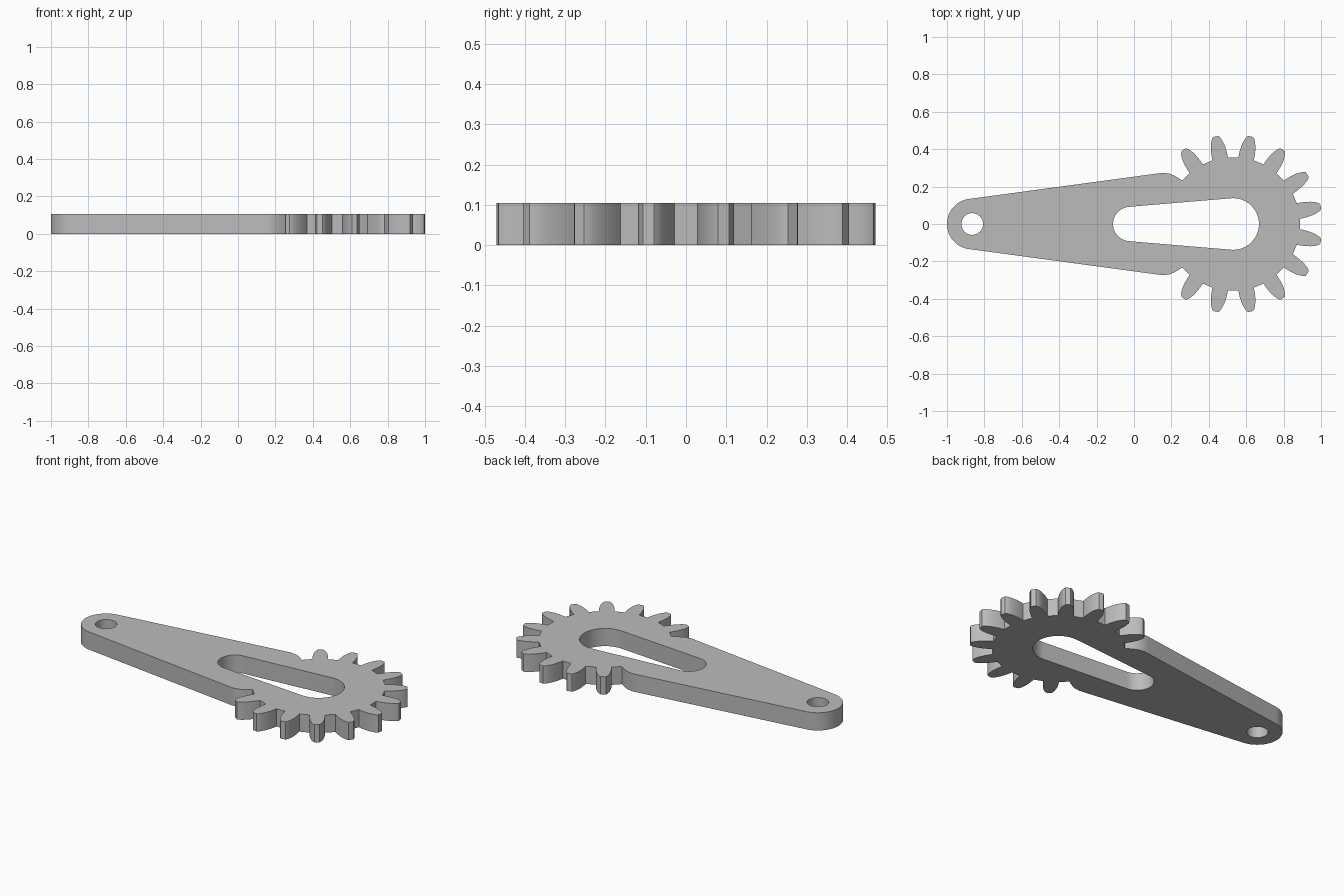
import bpy, bmesh
from math import radians, cos, sin, pi, asin
from mathutils import Vector

cube = bpy.data.objects.get("Cube")
if cube:
    bpy.data.objects.remove(cube)

THICK = 0.105
GEAR_X, PIVOT_X = 0.53, -0.865
PITCH = 22.5
# Half tooth: (distance from gear centre, half width)
FLANK = [(0.355, 0.042), (0.38, 0.042), (0.405, 0.040), (0.43, 0.036),
         (0.45, 0.030), (0.468, 0.022), (0.477, 0.014)]


def arc(cx, r, start, end, n):
    return [Vector((cx + r * cos(start + (end - start) * i / n),
                    r * sin(start + (end - start) * i / n))) for i in range(n + 1)]


def flank(angle, side, count=len(FLANK)):
    d = Vector((cos(angle), sin(angle)))
    t = Vector((-d.y, d.x))
    return [Vector((GEAR_X, 0)) + d * r + t * side * w for r, w in FLANK[:count]]


def mirrored(half):
    # Close a loop by reflecting the upper half across the x axis
    lower = [Vector((p.x, -p.y)) for p in reversed(half) if abs(p.y) > 1e-5]
    return half + lower


# Outer outline, upper half: six teeth, the partial tooth, then the arm
outer = []
for k in range(6):
    a = radians(PITCH * (k + 0.5))
    outer += flank(a, -1) + flank(a, 1)[::-1]
outer += flank(radians(PITCH * 6.5), -1, 4)
outer += [Vector((0.155, 0.274)), Vector((0.125, 0.27))]
outer += arc(PIVOT_X, 0.135, pi / 2 + asin(0.134), pi, 20)

# Tapered slot, upper half
tilt = asin(0.046 / 0.55)
slot = arc(GEAR_X, 0.138, 0, pi / 2 + tilt, 20) + arc(-0.02, 0.092, pi / 2 + tilt, pi, 16)
pivot_hole = arc(PIVOT_X, 0.058, 0, pi, 20)

# Fill the outline around both holes and extrude to a plate
bm = bmesh.new()
edges = []
for half in (outer, slot, pivot_hole):
    verts = [bm.verts.new((p.x, p.y, 0)) for p in mirrored(half)]
    edges += [bm.edges.new((verts[i - 1], verts[i])) for i in range(len(verts))]
bmesh.ops.triangle_fill(bm, edges=edges, use_beauty=True, use_dissolve=False)
top = bmesh.ops.extrude_face_region(bm, geom=bm.faces[:], use_keep_orig=True)
bmesh.ops.translate(bm, vec=(0, 0, THICK),
                    verts=[g for g in top["geom"] if isinstance(g, bmesh.types.BMVert)])
bmesh.ops.recalc_face_normals(bm, faces=bm.faces[:])

mesh = bpy.data.meshes.new("slotted_gear_arm")
bm.to_mesh(mesh)
bm.free()
arm = bpy.data.objects.new("slotted_gear_arm", mesh)
bpy.context.collection.objects.link(arm)

# Plain grey material
grey = bpy.data.materials.new("plain_grey")
grey.use_nodes = True
colour = (0.5, 0.5, 0.5, 1)
grey.diffuse_color = colour
grey.node_tree.nodes["Principled BSDF"].inputs["Base Color"].default_value = colour
mesh.materials.append(grey)

bpy.ops.object.select_all(action="DESELECT")
arm.select_set(True)
bpy.context.view_layer.objects.active = arm
bpy.ops.object.shade_smooth_by_angle(angle=radians(30))
